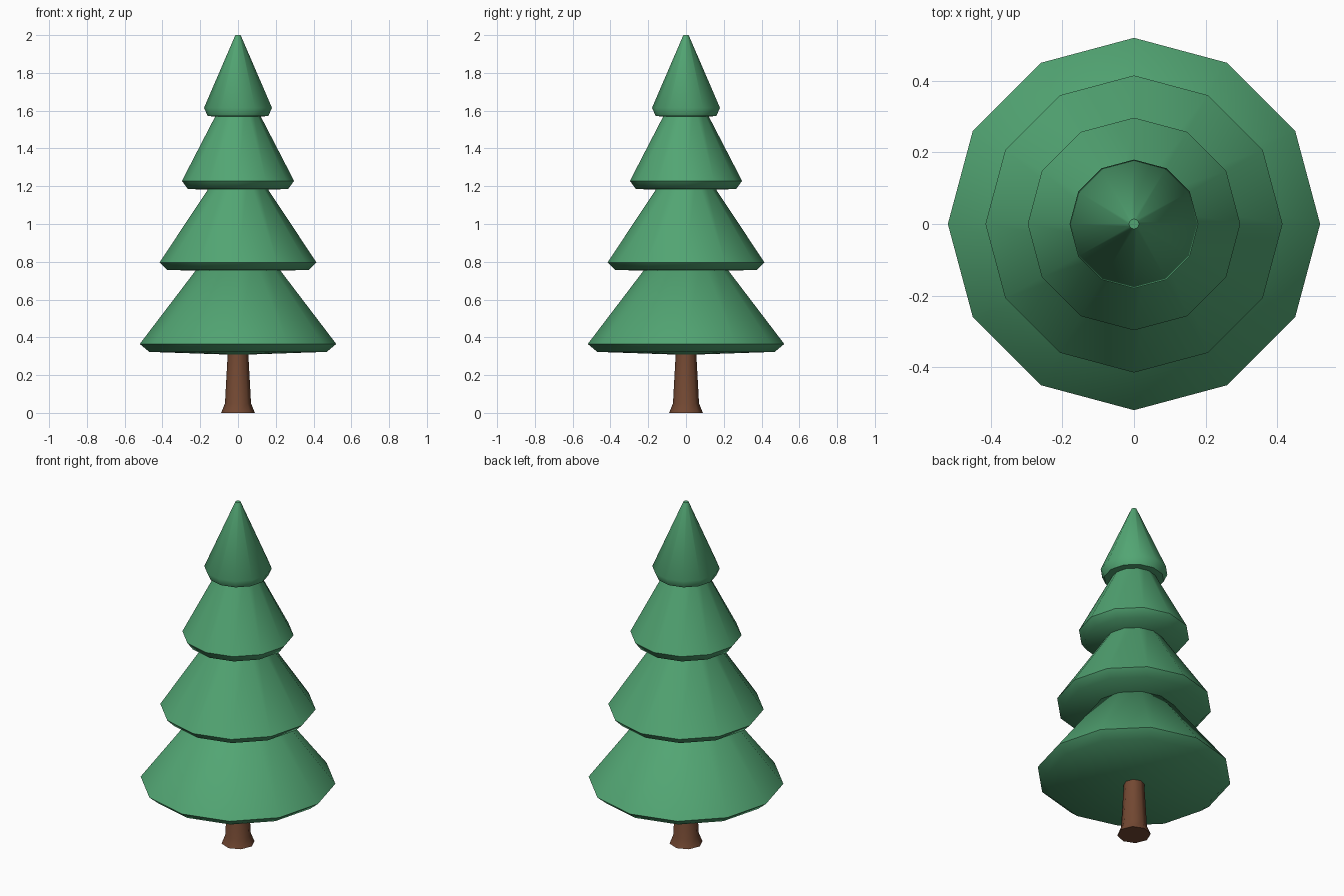
import bpy, bmesh, math

if "Cube" in bpy.data.objects:
    bpy.data.objects.remove(bpy.data.objects["Cube"])


def material(name, rgb):
    m = bpy.data.materials.new(name)
    m.diffuse_color = (*rgb, 1)
    m.use_nodes = True
    m.node_tree.nodes["Principled BSDF"].inputs["Base Color"].default_value = m.diffuse_color
    return m


def lathe(name, profile, sides, mat, angle):
    """Spin a (radius, z) profile; radius 0 makes a single centre point."""
    bm = bmesh.new()
    rings = []
    for r, z in profile:
        if r == 0:
            rings.append([bm.verts.new((0, 0, z))] * sides)
        else:
            rings.append([bm.verts.new((r * math.cos(math.tau * i / sides),
                                        r * math.sin(math.tau * i / sides), z))
                          for i in range(sides)])
    for a, b in zip(rings, rings[1:]):
        for i in range(sides):
            j = (i + 1) % sides
            quad = list(dict.fromkeys([a[i], a[j], b[j], b[i]]))
            bm.faces.new(quad)
    bmesh.ops.recalc_face_normals(bm, faces=bm.faces)
    mesh = bpy.data.meshes.new(name)
    bm.to_mesh(mesh)
    bm.free()
    mesh.materials.append(mat)
    ob = bpy.data.objects.new(name, mesh)
    bpy.context.collection.objects.link(ob)
    bpy.ops.object.select_all(action='DESELECT')
    bpy.context.view_layer.objects.active = ob
    ob.select_set(True)
    bpy.ops.object.shade_smooth_by_angle(angle=math.radians(angle))
    return ob


green = material("needle green", (0.084, 0.376, 0.171))
brown = material("bark brown", (0.17, 0.065, 0.032))

# Trunk with flared foot
lathe("trunk", [(0, 0), (0.089, 0), (0.069, 0.05), (0.052, 0.36), (0, 0.36)],
      8, brown, 50)

# Foliage tiers: underside centre z, lower edge, rim, top
tiers = [
    (0.307, (0.47, 0.323), (0.52, 0.365), (0.166, 0.83)),
    (0.747, (0.375, 0.757), (0.415, 0.797), (0.108, 1.26)),
    (1.178, (0.265, 1.185), (0.297, 1.228), (0.084, 1.64)),
    (1.566, (0.16, 1.571), (0.18, 1.615), (0.014, 2.0)),
]
for n, (base, lower, rim, top) in enumerate(tiers, 1):
    lathe(f"foliage_tier_{n}", [(0, base), lower, rim, top, (0, top[1])],
          12, green, 55)
